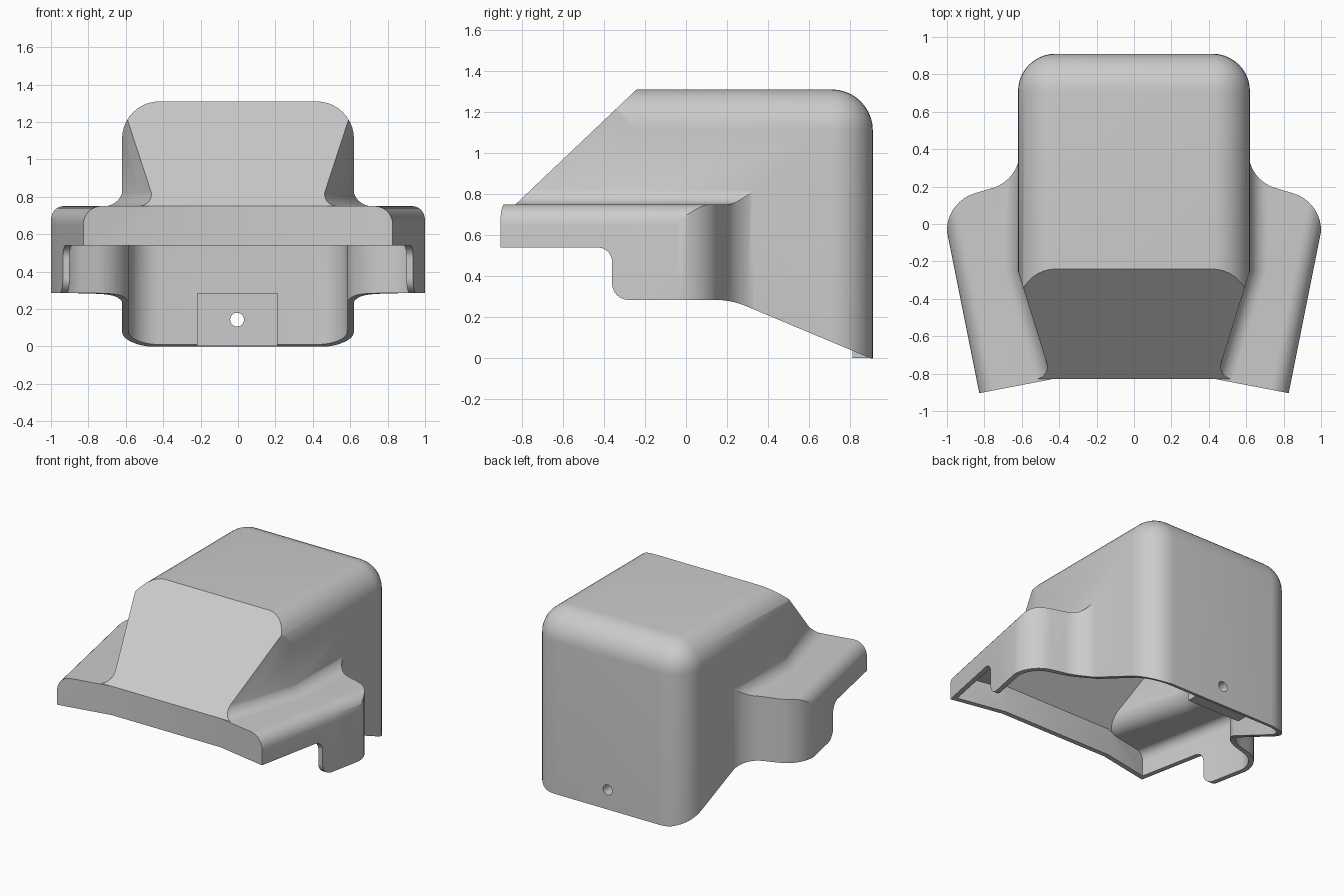
import bpy, bmesh, math
from mathutils import Vector

WALL = 0.035
SEG = 10

if "Cube" in bpy.data.objects:
    bpy.data.objects.remove(bpy.data.objects["Cube"], do_unlink=True)

grey = bpy.data.materials.new("plain_grey")
grey.use_nodes = True
grey.diffuse_color = (0.6, 0.6, 0.6, 1)
grey.node_tree.nodes["Principled BSDF"].inputs["Base Color"].default_value = (0.6, 0.6, 0.6, 1)


def to_object(bm, name):
    bmesh.ops.recalc_face_normals(bm, faces=bm.faces)
    mesh = bpy.data.meshes.new(name)
    bm.to_mesh(mesh)
    bm.free()
    mesh.materials.append(grey)
    obj = bpy.data.objects.new(name, mesh)
    bpy.context.collection.objects.link(obj)
    return obj


def loft(rings, name):
    """Closed solid through rings with equal point counts."""
    bm = bmesh.new()
    loops = [[bm.verts.new(p) for p in ring] for ring in rings]
    n = len(loops[0])
    for a, b in zip(loops, loops[1:]):
        for i in range(n):
            j = (i + 1) % n
            bm.faces.new((a[i], a[j], b[j], b[i]))
    bm.faces.new(loops[0])
    bm.faces.new(loops[-1])
    return to_object(bm, name)


def box(lo, hi):
    bm = bmesh.new()
    bmesh.ops.create_cube(bm, size=1)
    for v in bm.verts:
        v.co = [hi[i] if v.co[i] > 0 else lo[i] for i in range(3)]
    return bm


def boolean(target, tool, op):
    mod = target.modifiers.new("bool", "BOOLEAN")
    mod.operation, mod.solver, mod.object = op, "EXACT", tool
    bpy.context.view_layer.objects.active = target
    bpy.ops.object.modifier_apply(modifier=mod.name)
    bpy.data.objects.remove(tool, do_unlink=True)
    return target


def rounded(corners):
    """Open path of (x, y, radius) corners with each radius turned into an arc."""
    out = []
    for i, (x, y, r) in enumerate(corners):
        p = Vector((x, y))
        if not r:
            out.append(p)
            continue
        u = (Vector(corners[i - 1][:2]) - p).normalized()
        v = (Vector(corners[i + 1][:2]) - p).normalized()
        half = u.angle(v) / 2
        mid = (u + v).normalized()
        centre = p + mid * r / math.sin(half)
        # Sweep from the first tangent point to the second
        sweep = math.pi / 2 - half
        side = (u - v).normalized()
        for k in range(SEG + 1):
            a = sweep * (1 - 2 * k / SEG)
            out.append(centre + (side * math.sin(a) - mid * math.cos(a)) * r)
    return out


def inset(pts, t):
    """Move a counter-clockwise outline inward by t."""
    out = []
    for i, p in enumerate(pts):
        d1 = (p - pts[i - 1]).normalized()
        d2 = (pts[(i + 1) % len(pts)] - p).normalized()
        n1, n2 = Vector((-d1.y, d1.x)), Vector((-d2.y, d2.x))
        out.append(p + (n1 + n2) * t / (1 + n1.dot(n2)))
    return out


def body_core(t):
    """Tall housing with rounded back and top, narrowing toward the front."""
    w, top, back, r = 0.62 - t, 1.31 - t, 0.91 - t, 0.2 - t
    bm = box((-w, -0.828 + t, -0.1 - 3 * t), (w, back, top))
    edges = []
    for e in bm.edges:
        mid = (e.verts[0].co + e.verts[1].co) / 2
        at_back, at_top, at_side = mid.y > back - 0.01, mid.z > top - 0.01, abs(mid.x) > w - 0.01
        if at_back + at_top + at_side == 2 and mid.y > -0.5 and mid.z > 0:
            edges.append(e)
    bmesh.ops.bevel(bm, geom=edges, offset=r, segments=SEG, profile=0.5, affect="EDGES")
    for s in (-1, 1):
        n = Vector((s * 0.58, -0.18, 0)).normalized()
        cut = bmesh.ops.bisect_plane(
            bm, geom=bm.verts[:] + bm.edges[:] + bm.faces[:],
            plane_co=Vector((s * 0.62, -0.25, 0)) - n * t, plane_no=n, clear_outer=True)
        rim = [g for g in cut["geom_cut"] if isinstance(g, bmesh.types.BMEdge)]
        bmesh.ops.holes_fill(bm, edges=rim, sides=0)
    return to_object(bm, "core")


def shoulders(t):
    """Flared side wings: a filleted section trimmed by the plan outline."""
    rings = []
    for y in (-1.0, -0.25, 0.45):
        w = 0.615 - t + min(0, y + 0.25) * 0.31
        xo = 0.827 - t * 1.02 + (y + 0.905) * 0.2
        top = 0.75 - t
        half = rounded([(xo, -0.05 - 3 * t, 0), (xo, top, 0.1 - t),
                        (w, top, 0.1 + t), (w, top + 0.14 + t, 0)])
        full = half + [Vector((-p.x, p.y)) for p in reversed(half)]
        rings.append([(p.x, y, p.y) for p in full])
    wings = loft(rings, "wings")

    half = rounded([(0.44, -0.83, 0), (0.83, -0.905, 0), (1.033, 0.11, 0.207),
                    (0.62, 0.233, 0.2), (0.6, 0.6, 0)])
    plan = inset(half + [Vector((-p.x, p.y)) for p in reversed(half)], t)
    prism = loft([[(p.x, p.y, z) for p in plan] for z in (-0.5, 1.2)], "plan")
    return boolean(wings, prism, "INTERSECT")


def side_cutter(profile, name):
    return loft([[(x, p[0], p[1]) for p in profile] for x in (-1.5, 1.5)], name)


def cover(t, name):
    solid = boolean(body_core(t), shoulders(t), "UNION")
    y, z = -0.83 + 0.4 * t, 0.7505 - t
    slope = side_cutter([(-2, z), (y, z), (y + 1.18, z + 1.12), (-2, z + 1.12)], "slope")
    boolean(solid, slope, "DIFFERENCE")
    solid.name = name
    return solid


# Hollow shell
shell = boolean(cover(0, "cover_shell"), cover(WALL, "cavity"), "DIFFERENCE")

# Stepped and sloping lower edge
lower = rounded([(-2, 0.54, 0), (-0.36, 0.54, 0.07), (-0.36, 0.285, 0.08),
                 (0.22, 0.285, 0.4), (0.9, 0, 0), (2, 0, 0), (2, -1, 0), (-2, -1, 0)])
boolean(shell, side_cutter(lower, "lower_cut"), "DIFFERENCE")

# Mounting plate inside the back wall, with a screw hole
plate = to_object(box((-0.22, 0.81, 0.001), (0.21, 0.89, 0.285)), "mounting_plate")
boolean(shell, plate, "UNION")
hole = [[(-0.005 + 0.037 * math.cos(a), y, 0.143 + 0.037 * math.sin(a))
         for a in (math.tau * k / 24 for k in range(24))] for y in (0.7, 1.1)]
boolean(shell, loft(hole, "screw_hole"), "DIFFERENCE")

bpy.ops.object.select_all(action="DESELECT")
shell.select_set(True)
bpy.context.view_layer.objects.active = shell
bpy.ops.object.shade_smooth_by_angle(angle=math.radians(30))
